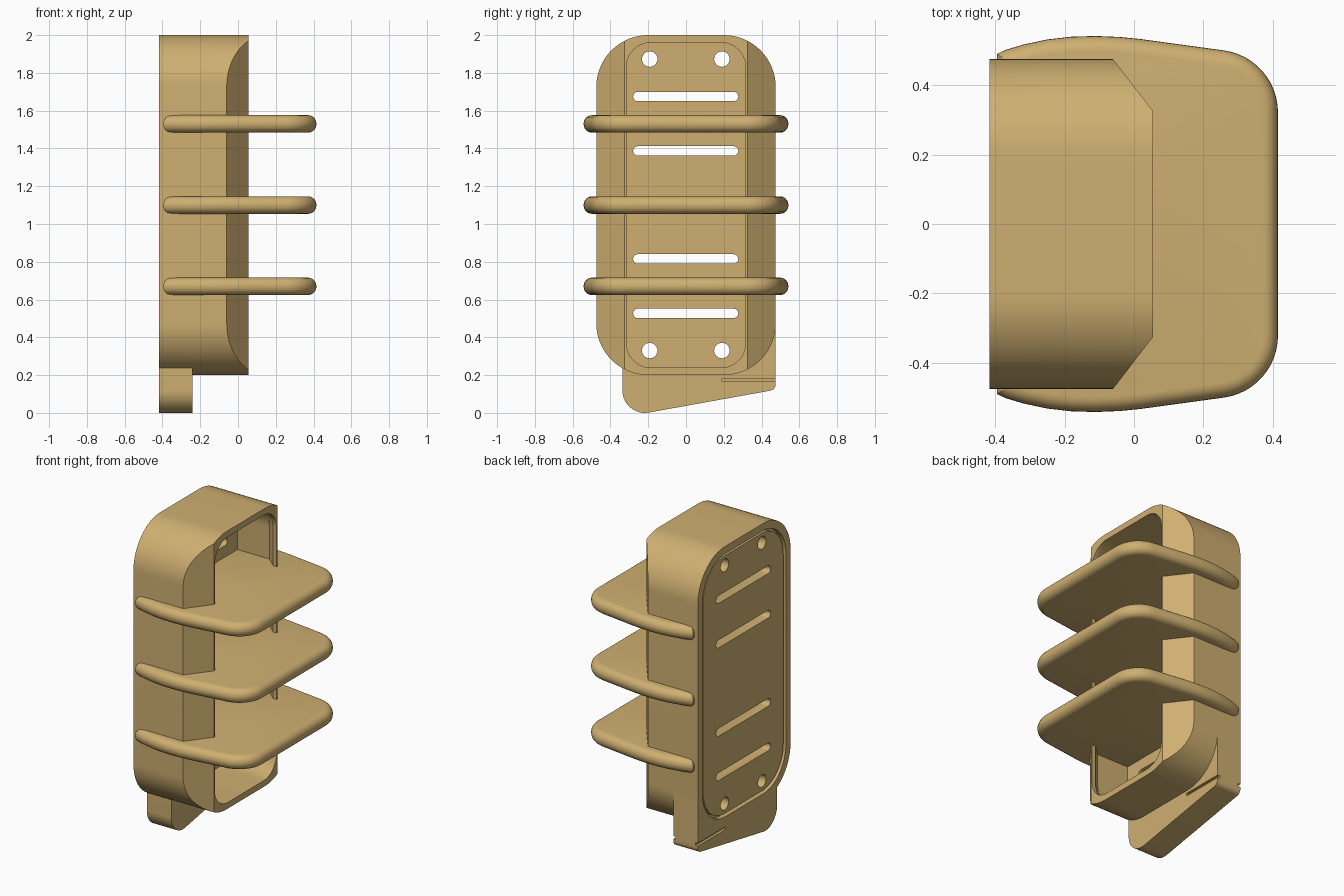
import bpy, bmesh, math
from mathutils import Vector

if "Cube" in bpy.data.objects:
    bpy.data.objects.remove(bpy.data.objects["Cube"])

tan = bpy.data.materials.new("tan_plastic")
tan.diffuse_color = (0.62, 0.43, 0.165, 1)
tan.use_nodes = True
tan.node_tree.nodes["Principled BSDF"].inputs["Base Color"].default_value = tan.diffuse_color


def arc(cx, cy, r, a0, a1, n=14):
    return [(cx + r * math.cos(math.radians(a0 + (a1 - a0) * i / n)),
             cy + r * math.sin(math.radians(a0 + (a1 - a0) * i / n))) for i in range(n + 1)]


def rounded(hy, z0, z1, r, n=14):
    """Rounded rectangle in (y, z)."""
    c = hy - r
    return (arc(c, z0 + r, r, -90, 0, n) + arc(c, z1 - r, r, 0, 90, n)
            + arc(-c, z1 - r, r, 90, 180, n) + arc(-c, z0 + r, r, 180, 270, n))


def make(name, bm):
    bmesh.ops.recalc_face_normals(bm, faces=bm.faces)
    me = bpy.data.meshes.new(name)
    bm.to_mesh(me)
    bm.free()
    me.materials.append(tan)
    ob = bpy.data.objects.new(name, me)
    bpy.context.collection.objects.link(ob)
    return ob


def loft(sections):
    """Solid through (x, [(y, z), ...]) sections with equal point counts."""
    bm = bmesh.new()
    rings = [[bm.verts.new((x, y, z)) for y, z in pts] for x, pts in sections]
    n = len(rings[0])
    for a, b in zip(rings, rings[1:]):
        for i in range(n):
            j = (i + 1) % n
            bm.faces.new((a[i], a[j], b[j], b[i]))
    bm.faces.new(rings[0])
    bm.faces.new(rings[-1])
    return bm


def prism(x0, x1, pts):
    return loft([(x0, pts), (x1, pts)])


def cut(ob, cutters):
    for c in cutters:
        m = ob.modifiers.new("cut", 'BOOLEAN')
        m.operation, m.solver, m.object = 'DIFFERENCE', 'EXACT', c
    bpy.context.view_layer.update()
    me = bpy.data.meshes.new_from_object(ob.evaluated_get(bpy.context.evaluated_depsgraph_get()))
    ob.modifiers.clear()
    ob.data = me


# housing: rounded box with slanted front sides
bm = prism(-0.417, 0.055, rounded(0.475, 0.2, 2.0, 0.275, 18))
for s in (-1, 1):
    res = bmesh.ops.bisect_plane(bm, geom=bm.verts[:] + bm.edges[:] + bm.faces[:],
                                 plane_co=(-0.06, s * 0.475, 0),
                                 plane_no=Vector((0.15, s * 0.115, 0)).normalized(), clear_outer=True)
    bmesh.ops.holes_fill(bm, edges=[e for e in bm.edges if e.is_boundary], sides=0)
housing = make("housing", bm)

# back panel sitting in a shallow pocket
panel = make("back_panel", prism(-0.41, -0.36, rounded(0.41, 0.265, 1.935, 0.22)))

# cutters: front cavity, back pocket, screw holes and slots
cavity = make("cavity_cutter", loft([
    (-0.27, rounded(0.38, 0.24, 1.96, 0.18)), (-0.04, rounded(0.38, 0.24, 1.96, 0.18)),
    (0.03, rounded(0.316, 0.24, 1.96, 0.13)), (0.08, rounded(0.316, 0.24, 1.96, 0.13))]))
pocket = make("pocket_cutter", prism(-0.45, -0.385, rounded(0.427, 0.248, 1.952, 0.235)))
holes = []
for z in (0.33, 1.873):
    for y in (-0.192, 0.19):
        holes.append(make("hole_cutter", prism(-0.5, -0.2, arc(y, z, 0.041, 0, 345, 23))))
for z in (0.527, 0.815, 1.387, 1.675):
    slot = arc(0.252, z, 0.025, -90, 90, 8) + arc(-0.255, z, 0.025, 90, 270, 8)
    holes.append(make("slot_cutter", prism(-0.5, -0.2, slot)))
cut(housing, [cavity, pocket] + holes)
cut(panel, holes)

# foot: slanted block under the housing, with thin grooves
outline = ([(-0.337, 0.25)] + arc(-0.217, 0.12, 0.12, 180, 278) + arc(0.44, 0.152, 0.035, -80, 0, 6)
           + [(0.475, 0.47), (0.435, 0.33), (0.36, 0.262), (0.2, 0.22), (-0.2, 0.22)])
foot = make("foot", prism(-0.417, -0.242, outline))
strip = [(0.19, 0.165), (0.6, 0.165), (0.6, 0.183), (0.19, 0.183)]
grooves = [make("groove_cutter", prism(a, b, strip)) for a, b in ((-0.5, -0.4), (-0.259, -0.2))]
cut(foot, grooves)

for c in [cavity, pocket] + holes + grooves:
    bpy.data.objects.remove(c)

# shelves: flat plates with fully rounded edges
half = [(-0.395, 0.49), (-0.37, 0.502), (-0.32, 0.517), (-0.25, 0.532), (-0.18, 0.54), (-0.11, 0.542),
        (-0.04, 0.539), (0.02, 0.533)] + arc(0.235, 0.322, 0.18, 82, 0, 12)
plan = half + [(x, -y) for x, y in reversed(half)]
shelves = []
for name, z in (("lower_shelf", 0.67), ("middle_shelf", 1.1), ("upper_shelf", 1.53)):
    bm = bmesh.new()
    rings = []
    for h in (-0.046, 0.046):
        rings.append([bm.verts.new((x, y, z + h)) for x, y in plan])
        bm.faces.new(rings[-1])
    n = len(plan)
    for i in range(n):
        j = (i + 1) % n
        bm.faces.new((rings[0][i], rings[0][j], rings[1][j], rings[1][i]))
    bmesh.ops.recalc_face_normals(bm, faces=bm.faces)
    rim = [e for e in bm.edges if abs(e.verts[0].co.z - e.verts[1].co.z) < 1e-5]
    bmesh.ops.bevel(bm, geom=rim, offset=0.044, segments=6, profile=0.5,
                    affect='EDGES', clamp_overlap=False)
    shelves.append(make(name, bm))

# smooth curves, crisp edges
for ob in [housing, panel, foot] + shelves:
    bpy.ops.object.select_all(action='DESELECT')
    ob.select_set(True)
    bpy.context.view_layer.objects.active = ob
    bpy.ops.object.shade_smooth_by_angle(angle=math.radians(30))
